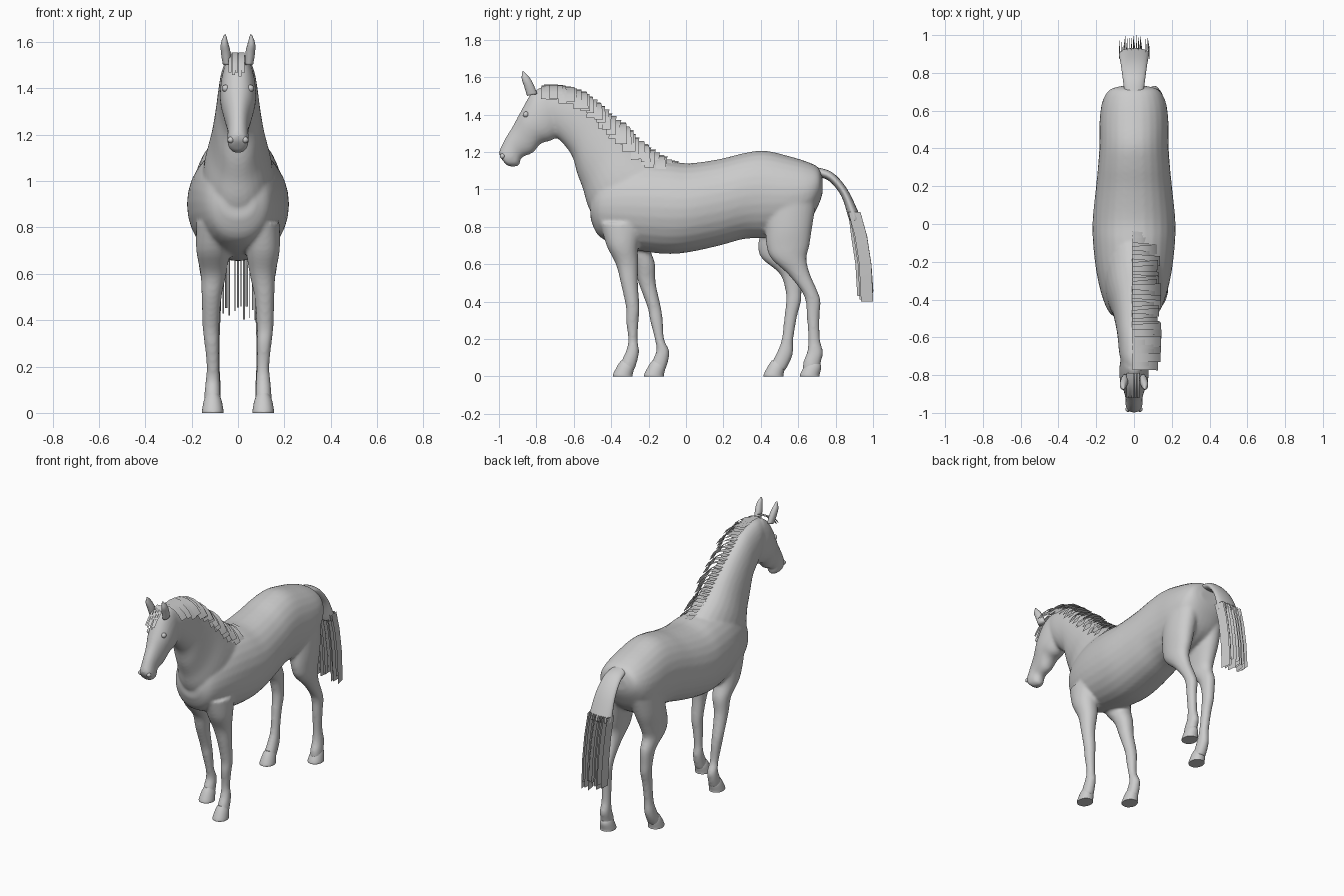
import bpy, bmesh, math, random
from mathutils import Vector

random.seed(4)
if "Cube" in bpy.data.objects:
    bpy.data.objects.remove(bpy.data.objects["Cube"], do_unlink=True)

# One matte grey for everything
grey = bpy.data.materials.new("plain grey")
grey.use_nodes = True
grey.diffuse_color = (0.6, 0.6, 0.6, 1)
grey.node_tree.nodes["Principled BSDF"].inputs["Base Color"].default_value = (0.6, 0.6, 0.6, 1)


def finish(name, bm, smooth=True):
    """Turn a bmesh into a named object."""
    mesh = bpy.data.meshes.new(name)
    for face in bm.faces:
        face.smooth = smooth
    bm.to_mesh(mesh)
    bm.free()
    mesh.materials.append(grey)
    obj = bpy.data.objects.new(name, mesh)
    bpy.context.scene.collection.objects.link(obj)
    return obj


def spline(rows, steps):
    """Catmull-Rom interpolation through rows of numbers."""
    pts = [Vector(r) for r in rows]
    out = []
    for i in range(len(pts) - 1):
        a, b, c, d = pts[max(i - 1, 0)], pts[i], pts[i + 1], pts[min(i + 2, len(pts) - 1)]
        for k in range(steps):
            t = k / steps
            out.append(b + (c - a) * (t / 2) + (a * 2 - b * 5 + c * 4 - d) * (t * t / 2)
                       + (b * 3 - a - c * 3 + d) * (t ** 3 / 2))
    return out + [pts[-1]]


def loft(bm, rows, steps=4, sides=28):
    """Skin oval rings; each row is y, z of both profile edges, half width, x centre."""
    rings = []
    for y1, z1, y2, z2, w, x in spline(rows, steps):
        ring = []
        for k in range(sides):
            t = 2 * math.pi * k / sides
            c, s = math.cos(t), math.sin(t)
            ring.append(bm.verts.new((x + w * math.copysign(abs(s) ** 0.92, s),
                                      (y1 + y2) / 2 + c * (y1 - y2) / 2,
                                      (z1 + z2) / 2 + c * (z1 - z2) / 2)))
        rings.append(ring)
    for r, q in zip(rings, rings[1:]):
        for k in range(sides):
            n = (k + 1) % sides
            bm.faces.new((r[k], r[n], q[n], q[k]))
    bm.faces.new(rings[0])
    bm.faces.new(rings[-1])
    bmesh.ops.recalc_face_normals(bm, faces=bm.faces)


def card(bm, path, across):
    """Thin strip of hair along a path."""
    across = Vector(across) / 2
    pairs = [(bm.verts.new(Vector(p) - across), bm.verts.new(Vector(p) + across)) for p in path]
    for (a, b), (c, d) in zip(pairs, pairs[1:]):
        bm.faces.new((a, b, d, c))


# Torso: y, top, bottom, half width
torso = [(-.51, .96, .84, .07), (-.47, 1.06, .755, .13), (-.38, 1.12, .705, .17),
         (-.25, 1.15, .672, .2), (-.1, 1.15, .655, .217), (.02, 1.14, .665, .219),
         (.18, 1.162, .7, .203), (.31, 1.194, .735, .19), (.42, 1.207, .74, .183),
         (.55, 1.178, .76, .182), (.65, 1.147, .82, .167), (.71, 1.115, .92, .13),
         (.73, 1.06, .98, .07)]
body = bmesh.new()
loft(body, [(y, t, y, b, w, 0) for y, t, b, w in torso])

# Neck: crest to throat
neck = [(-.77, 1.545, -.72, 1.29, .065), (-.7, 1.555, -.67, 1.258, .078), (-.57, 1.52, -.61, 1.18, .088),
        (-.46, 1.44, -.58, 1.08, .1), (-.33, 1.33, -.55, 1.0, .118),
        (-.22, 1.23, -.52, .9, .145), (-.1, 1.155, -.44, .76, .165)]
loft(body, [r + (0,) for r in neck])

# Head: muzzle to poll
head = [(-.988, 1.165, -.96, 1.13, .026), (-1, 1.195, -.935, 1.122, .042),
        (-.985, 1.235, -.893, 1.128, .046), (-.962, 1.28, -.878, 1.17, .045),
        (-.925, 1.34, -.82, 1.195, .056), (-.89, 1.405, -.775, 1.245, .072),
        (-.86, 1.46, -.72, 1.262, .078), (-.825, 1.515, -.67, 1.3, .075),
        (-.77, 1.55, -.64, 1.36, .065)]
loft(body, [r + (0,) for r in head])

# Legs: height, y on the left, y on the right, half depth, x centre, half width
front_leg = [(.82, -.34, -.3, .12, .1, .08), (.7, -.34, -.28, .085, .107, .073),
             (.6, -.315, -.225, .06, .106, .056), (.5, -.303, -.208, .046, .114, .043),
             (.37, -.285, -.17, .036, .117, .036), (.3, -.287, -.158, .034, .113, .032),
             (.2, -.284, -.142, .025, .108, .027), (.14, -.285, -.124, .034, .109, .031),
             (.09, -.3, -.135, .042, .11, .034), (.03, -.32, -.155, .043, .109, .036)]
hind_leg = [(.95, .56, .56, .14, .09, .085), (.8, .55, .53, .125, .105, .075),
            (.7, .545, .5, .115, .112, .062), (.63, .55, .5, .094, .115, .053),
            (.55, .602, .56, .06, .113, .042), (.46, .658, .575, .043, .111, .036),
            (.4, .68, .575, .04, .109, .034), (.32, .68, .56, .034, .108, .03),
            (.2, .685, .543, .031, .106, .028), (.13, .69, .53, .043, .107, .032),
            (.08, .675, .51, .047, .109, .035), (.03, .667, .485, .045, .109, .036)]
for leg in (front_leg, hind_leg):
    for side in (1, -1):
        rows = []
        for z, left, right, d, x, w in leg:
            y = left if side > 0 else right
            rows.append((y - d, z, y + d, z, w, side * x))
        loft(body, rows)

# Fuse the parts into one soft skin
skin = finish("body", body)
fuse = skin.modifiers.new("fuse", 'REMESH')
fuse.mode = 'VOXEL'
fuse.voxel_size = 0.009
fuse.use_smooth_shade = True
relax = skin.modifiers.new("relax", 'SMOOTH')
relax.factor = 0.5
relax.iterations = 8

# Hooves: flared, with a flat sole
hooves = {"front_left_hoof": (1, -.335), "front_right_hoof": (-1, -.168),
          "hind_left_hoof": (1, .665), "hind_right_hoof": (-1, .471)}
for name, (side, y) in hooves.items():
    bm = bmesh.new()
    x = side * .109
    loft(bm, [(y - .055, 0, y + .05, 0, .046, x), (y - .055, .012, y + .05, .012, .046, x),
              (y - .03, .06, y + .058, .05, .038, x), (y - .012, .085, y + .05, .075, .026, x)], 3)
    hoof = finish(name, bm)
    bpy.ops.object.select_all(action='DESELECT')
    bpy.context.view_layer.objects.active = hoof
    hoof.select_set(True)
    bpy.ops.object.shade_smooth_by_angle()

# Ears, eyes and nostrils on both sides
for side, label in ((1, "left"), (-1, "right")):
    bm = bmesh.new()
    loft(bm, [(-.85, 1.5, -.795, 1.51, .018, side * .048), (-.865, 1.55, -.815, 1.56, .021, side * .053),
              (-.878, 1.59, -.838, 1.6, .016, side * .058), (-.876, 1.63, -.87, 1.632, .004, side * .056)], 4, 14)
    finish(label + "_ear", bm)
    for part, spot, radius in (("eye", (.053, -.856, 1.4), .016), ("nostril", (.031, -.981, 1.178), .014)):
        bm = bmesh.new()
        bmesh.ops.create_uvsphere(bm, u_segments=16, v_segments=10, radius=radius)
        bmesh.ops.translate(bm, verts=bm.verts, vec=(side * spot[0], spot[1], spot[2]))
        finish(label + "_" + part, bm)

# Mane: overlapping level cards falling to the left of the crest
mane = bmesh.new()
crest = spline([(r[0], r[1]) for r in neck] + [(-.04, 1.145)], 16)
count = 34
for i in range(count):
    y = -.75 + .69 * i / (count - 1)
    z = min(crest, key=lambda p: abs(p[0] - y))[1] + .006
    reach = random.uniform(.85, 1.03)
    drop = random.uniform(.85, 1.15) * (.075 + .03 * i / count)
    skew = random.uniform(-.012, .012)
    path = [(x * reach, y + skew * x / .14, z - f * drop)
            for x, f in ((-.01, 0), (.04, .05), (.08, .25), (.115, .6), (.142, 1.1))]
    card(mane, path, (0, random.uniform(.04, .065), 0))
finish("mane", mane)

# Forelock: short strands arching over the brow
forelock = bmesh.new()
for i in range(5):
    x = -.034 + .014 * i
    end = random.uniform(0, .03)
    card(forelock, [(x, -.79, 1.555), (x, -.84, 1.54), (x, -.885, 1.505), (x, -.92, 1.44 + end)], (.013, 0, 0))
finish("forelock", forelock)

# Tail: arched dock, then hanging hair cards
dock = bmesh.new()
loft(dock, [(.69, 1.12, .7, 1.07, .05, 0), (.78, 1.092, .765, 1.045, .06, 0),
            (.86, 1.005, .83, .965, .07, 0), (.925, .87, .868, .85, .08, 0), (.93, .84, .875, .83, .078, 0)], 4, 20)
finish("tail_dock", dock)
hair = bmesh.new()
for i in range(13):
    x = -.076 + .152 * i / 12
    tip = random.uniform(.4, .46)
    shift = random.uniform(-.012, .012)
    path = [(x, .9, .88), (x, .925 + shift, .75), (x, .948 + shift, .6), (x, .958 + shift, tip)]
    card(hair, path, (random.uniform(-.012, .012), .065, 0))
finish("tail_hair", hair)
